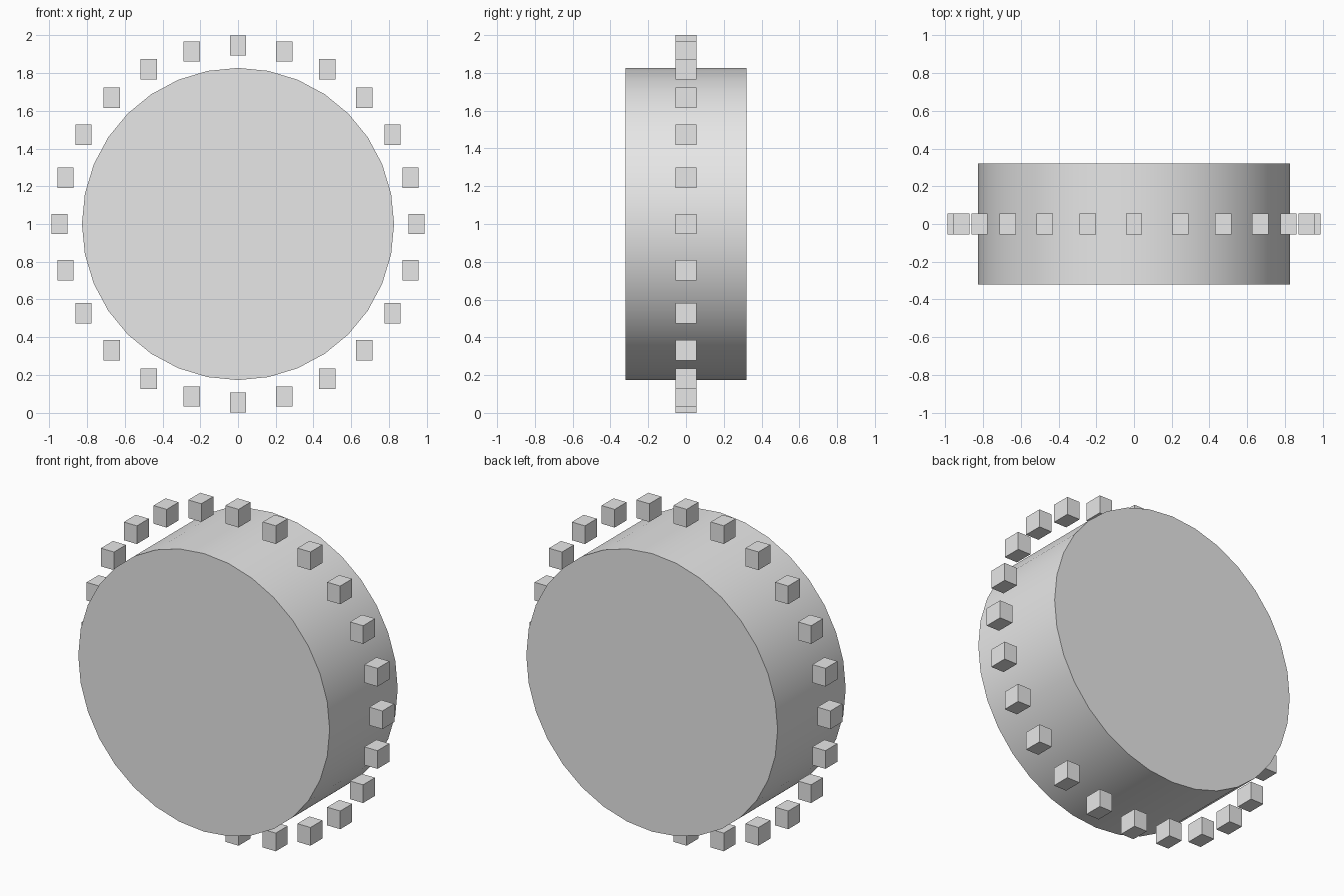
import bpy
from math import sin, cos, pi

if "Cube" in bpy.data.objects:
    bpy.data.objects.remove(bpy.data.objects["Cube"], do_unlink=True)

CENTRE_Z = 1.0
RING_RADIUS = 0.946
BLOCK_COUNT = 24
BLOCK_SIZE = (0.086, 0.112, 0.108)

# One plain grey for everything
grey = bpy.data.materials.new("light grey")
grey.use_nodes = True
colour = (0.8, 0.8, 0.8, 1)
grey.diffuse_color = colour
grey.node_tree.nodes["Principled BSDF"].inputs["Base Color"].default_value = colour

# Drum lying on its side, axis along y
bpy.ops.mesh.primitive_cylinder_add(vertices=32, radius=0.827, depth=0.64,
                                    location=(0, 0, CENTRE_Z), rotation=(pi / 2, 0, 0))
drum = bpy.context.object
drum.name = "drum"
drum.data.materials.append(grey)
bpy.ops.object.transform_apply(location=False, rotation=True, scale=True)
bpy.ops.object.shade_smooth_by_angle(angle=pi / 6)

# Upright blocks floating in a ring around the drum, sharing one mesh
bpy.ops.mesh.primitive_cube_add(size=1)
first = bpy.context.object
first.scale = BLOCK_SIZE
bpy.ops.object.transform_apply(location=False, rotation=False, scale=True)
first.data.name = "ring_block"
first.data.materials.append(grey)
for i in range(BLOCK_COUNT):
    block = first
    if i:
        block = bpy.data.objects.new("block", first.data)
        bpy.context.collection.objects.link(block)
    block.name = f"ring_block_{i + 1}"
    angle = 2 * pi * i / BLOCK_COUNT
    block.location = (RING_RADIUS * sin(angle), 0, CENTRE_Z + RING_RADIUS * cos(angle))
